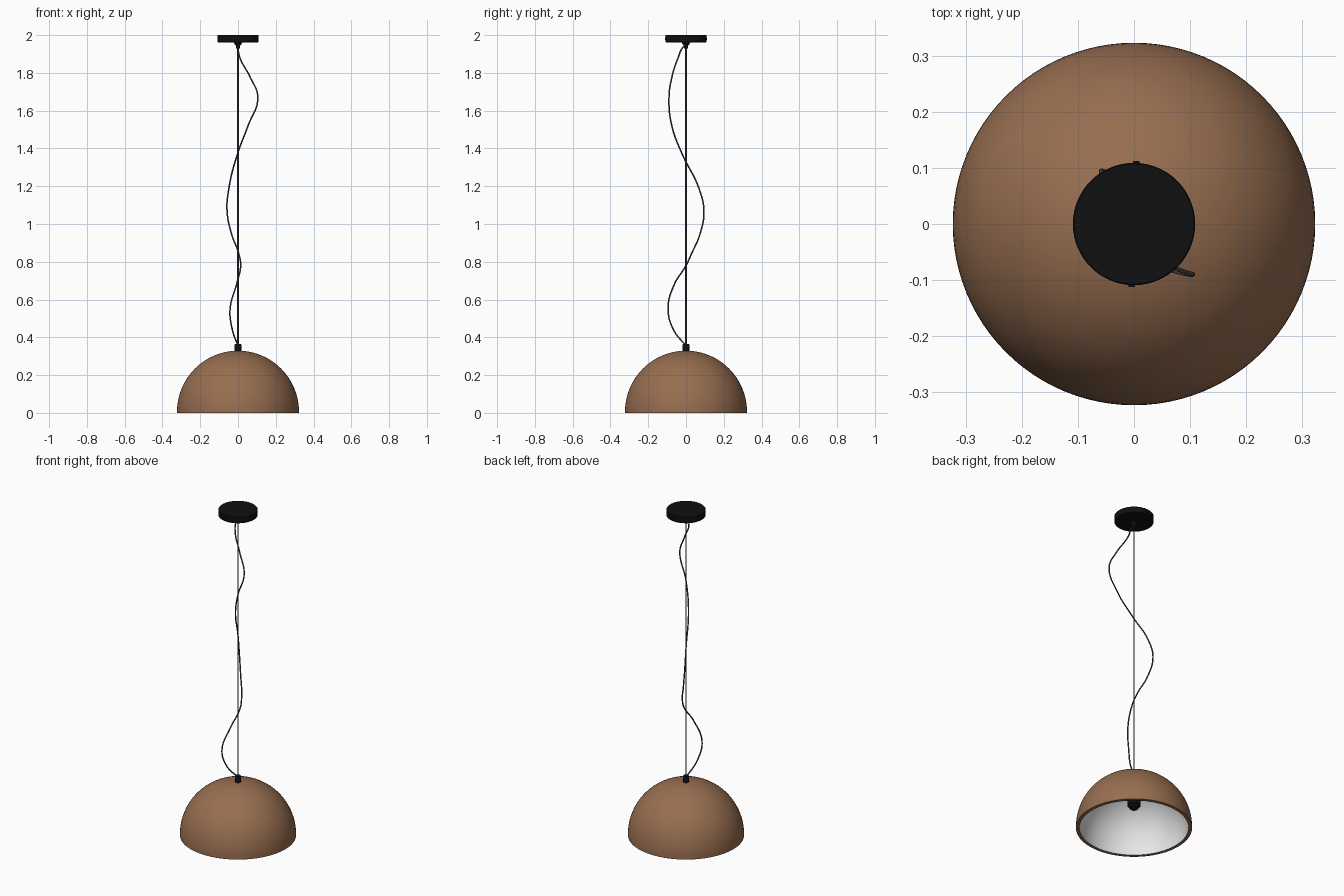
import bpy, bmesh, math
from mathutils import Vector

cube = bpy.data.objects.get("Cube")
if cube:
    bpy.data.objects.remove(cube, do_unlink=True)


def material(name, rgb, roughness=0.6):
    mat = bpy.data.materials.new(name)
    mat.use_nodes = True
    mat.diffuse_color = (*rgb, 1)
    bsdf = mat.node_tree.nodes["Principled BSDF"]
    bsdf.inputs["Base Color"].default_value = (*rgb, 1)
    bsdf.inputs["Roughness"].default_value = roughness
    return mat


brown = material("warm brown", (0.31, 0.155, 0.08))
white = material("inner white", (0.8, 0.8, 0.8))
black = material("black", (0.005, 0.005, 0.005))
grey = material("dark grey", (0.07, 0.07, 0.07))


def link(name, data):
    obj = bpy.data.objects.new(name, data)
    bpy.context.collection.objects.link(obj)
    return obj


def lathe(name, profile, mats, sides=64, rule=None):
    """Spin an (r, z) profile that starts and ends on the z axis."""
    bm = bmesh.new()
    verts = [bm.verts.new((r, 0, z)) for r, z in profile]
    edges = [bm.edges.new(pair) for pair in zip(verts, verts[1:])]
    bmesh.ops.spin(bm, geom=verts + edges, cent=(0, 0, 0), axis=(0, 0, 1),
                   angle=math.tau, steps=sides)
    bmesh.ops.remove_doubles(bm, verts=bm.verts, dist=1e-5)
    bmesh.ops.recalc_face_normals(bm, faces=bm.faces)
    for face in bm.faces:
        face.material_index = rule(face) if rule else 0
    mesh = bpy.data.meshes.new(name)
    bm.to_mesh(mesh)
    bm.free()
    for mat in mats:
        mesh.materials.append(mat)
    obj = link(name, mesh)
    bpy.ops.object.select_all(action='DESELECT')
    obj.select_set(True)
    bpy.context.view_layer.objects.active = obj
    bpy.ops.object.shade_smooth_by_angle(angle=math.radians(35))
    return obj


def tube(name, points, radius, mat):
    curve = bpy.data.curves.new(name, 'CURVE')
    curve.dimensions = '3D'
    curve.bevel_depth = radius
    curve.bevel_resolution = 2
    curve.resolution_u = 10
    curve.use_fill_caps = True
    spline = curve.splines.new('BEZIER')
    spline.bezier_points.add(len(points) - 1)
    for knot, co in zip(spline.bezier_points, points):
        knot.co = co
        knot.handle_left_type = knot.handle_right_type = 'AUTO'
    curve.materials.append(mat)
    return link(name, curve)


# Dome shade: brown shell with a white inside
R, WALL, BASE = 0.323, 0.02, 0.006


def arc(radius, steps=24):
    angles = [math.pi / 2 * i / steps for i in range(steps + 1)]
    return [(radius * math.sin(a), BASE + radius * math.cos(a)) for a in angles]


shell = arc(R) + [(R, 0), (R - WALL, 0)] + arc(R - WALL)[::-1]
centre = Vector((0, 0, BASE))
lathe("dome_shade", shell, [brown, white], 96,
      lambda f: int((f.calc_center_median() - centre).length < R - WALL * 0.75))

# Fittings on the axis
lathe("lamp_holder", [(0, 0.115), (0.016, 0.118), (0.026, 0.126), (0.029, 0.137),
                      (0.037, 0.142), (0.037, 0.23), (0.022, 0.25),
                      (0.022, 0.315), (0, 0.315)], [black], 32)
lathe("shade_ferrule", [(0, 0.315), (0.018, 0.315), (0.018, 0.36),
                        (0.015, 0.365), (0, 0.365)], [black], 32)
lathe("ceiling_canopy", [(0, 1.962), (0.107, 1.962), (0.109, 1.964),
                         (0.109, 1.998), (0.107, 2.0), (0, 2.0)], [black])
lathe("cord_grip", [(0, 1.93), (0.01, 1.93), (0.012, 1.945),
                    (0.02, 1.955), (0.02, 1.965), (0, 1.965)], [black], 32)

# Small canopy screws on front and back
for side, name in ((-1, "front_screw"), (1, "back_screw")):
    screw = lathe(name, [(0, 0), (0.006, 0), (0.006, 0.006), (0, 0.006)], [black], 16)
    screw.rotation_euler.x = -side * math.pi / 2
    screw.location = (side * 0.004, side * 0.106, 1.981)

# Straight suspension wire and loose power cable
tube("suspension_wire", [(0, 0, 0.36), (0, 0, 1.94)], 0.004, grey)
cable_path = [
    (0, 0, 1.945), (0, -0.016, 1.935), (0.01, -0.042, 1.88),
    (0.063, -0.074, 1.78), (0.105, -0.09, 1.67), (0.053, -0.075, 1.52),
    (-0.003, -0.02, 1.37), (-0.048, 0.068, 1.19), (-0.058, 0.095, 1.07),
    (-0.035, 0.075, 0.95), (0.005, 0.028, 0.84), (0.014, 0, 0.78),
    (-0.008, -0.062, 0.68), (-0.042, -0.095, 0.55), (-0.03, -0.066, 0.44),
    (0, 0, 0.355),
]
tube("power_cable", cable_path, 0.004, grey)
